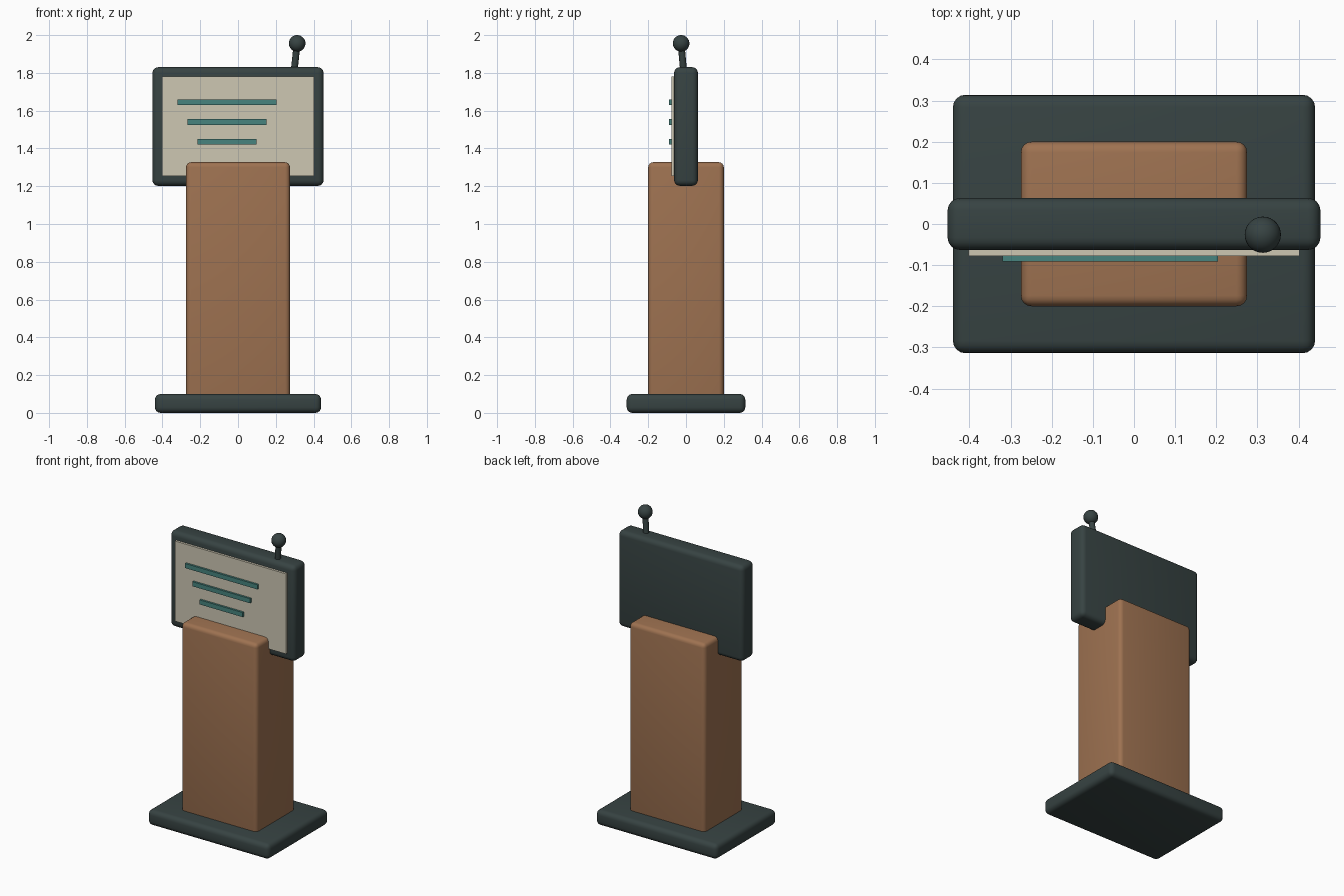
import bpy, math
from mathutils import Vector

if "Cube" in bpy.data.objects:
    bpy.data.objects.remove(bpy.data.objects["Cube"])


def material(name, color):
    m = bpy.data.materials.new(name)
    m.diffuse_color = (*color, 1)
    m.use_nodes = True
    m.node_tree.nodes["Principled BSDF"].inputs["Base Color"].default_value = m.diffuse_color
    return m


SLATE = material("dark slate", (0.038, 0.056, 0.055))
WOOD = material("warm wood", (0.342, 0.168, 0.082))
CREAM = material("cream", (0.61, 0.57, 0.45))
TEAL = material("teal", (0.063, 0.23, 0.21))


def finish(name, mat):
    ob = bpy.context.object
    ob.name = name
    ob.data.materials.append(mat)
    return ob


def box(name, mat, lo, hi, bevel=0.0):
    lo, hi = Vector(lo), Vector(hi)
    bpy.ops.mesh.primitive_cube_add(size=1, location=(lo + hi) / 2)
    ob = finish(name, mat)
    ob.scale = hi - lo
    bpy.ops.object.transform_apply(location=False, rotation=False, scale=True)
    if bevel:
        mod = ob.modifiers.new("rounded_edges", 'BEVEL')
        mod.width = bevel
        mod.segments = 4
        bpy.ops.object.modifier_apply(modifier=mod.name)
        bpy.ops.object.shade_smooth_by_angle(angle=math.radians(40))
    return ob


# Foot, pedestal and display housing
box("base", SLATE, (-0.44, -0.314, 0), (0.44, 0.314, 0.1), 0.03)
box("pedestal", WOOD, (-0.275, -0.2, 0.05), (0.275, 0.2, 1.327), 0.026)
box("display_housing", SLATE, (-0.453, -0.063, 1.202), (0.453, 0.063, 1.83), 0.03)

# Display face and its shrinking rows
box("display_face", CREAM, (-0.402, -0.078, 1.255), (0.402, -0.06, 1.78))
for i in range(3):
    x0, x1, z = -0.32 + 0.053 * i, 0.204 - 0.053 * i, 1.645 - 0.105 * i
    box(f"display_row_{i + 1}", TEAL, (x0, -0.091, z - 0.015), (x1, -0.077, z + 0.015))

# Leaning antenna with a ball tip
start, tip = Vector((0.296, -0.012, 1.80)), Vector((0.313, -0.026, 1.956))
axis = tip - start
bpy.ops.mesh.primitive_cylinder_add(vertices=20, radius=0.018, depth=axis.length,
                                    location=(start + tip) / 2,
                                    rotation=axis.to_track_quat('Z', 'Y').to_euler())
finish("antenna_stem", SLATE)
bpy.ops.object.shade_smooth_by_angle(angle=math.radians(40))
bpy.ops.mesh.primitive_uv_sphere_add(segments=28, ring_count=16, radius=0.044, location=tip)
finish("antenna_ball", SLATE)
bpy.ops.object.shade_smooth()
